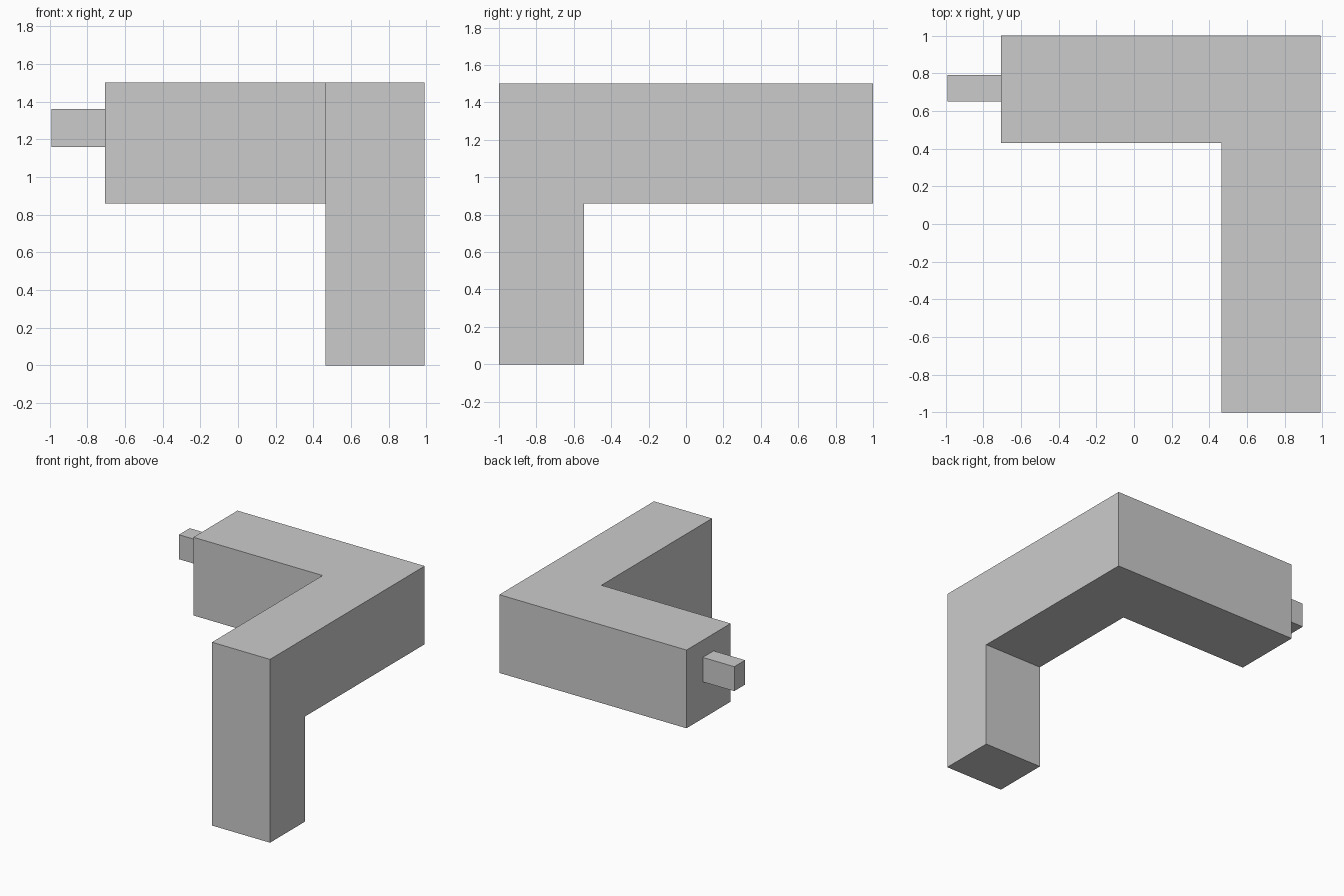
import bpy, bmesh, math
from mathutils import Vector

if "Cube" in bpy.data.objects:
    bpy.data.objects.remove(bpy.data.objects["Cube"])


def finish(bm, name):
    bmesh.ops.dissolve_limit(bm, angle_limit=math.radians(1), verts=bm.verts[:], edges=bm.edges[:])
    bmesh.ops.recalc_face_normals(bm, faces=bm.faces[:])
    mesh = bpy.data.meshes.new(name)
    bm.to_mesh(mesh)
    bm.free()
    obj = bpy.data.objects.new(name, mesh)
    bpy.context.collection.objects.link(obj)
    return obj


def extrude(bm, faces, offset):
    geom = bmesh.ops.extrude_face_region(bm, geom=faces)["geom"]
    bmesh.ops.translate(bm, vec=Vector(offset),
                        verts=[g for g in geom if isinstance(g, bmesh.types.BMVert)])
    return [g for g in geom if isinstance(g, bmesh.types.BMFace)]


# Bent body: L-shaped top pushed down, then the front end pushed to the floor
TOP, UNDER = 1.5, 0.86
outline = [(-0.705, 1), (-0.705, 0.43), (0.465, 0.43), (0.465, -0.545),
           (0.465, -1), (0.99, -1), (0.99, -0.545), (0.99, 1)]
bm = bmesh.new()
v = [bm.verts.new((x, y, TOP)) for x, y in outline]
arms = bm.faces.new([v[i] for i in (0, 1, 2, 3, 6, 7)])
foot = bm.faces.new([v[i] for i in (3, 4, 5, 6)])
lower = extrude(bm, [arms, foot], (0, 0, UNDER - TOP))
foot_under = min(lower, key=lambda f: f.calc_center_median().y)
extrude(bm, [foot_under], (0, 0, -UNDER))
finish(bm, "bent_body")

# Hollow rectangular spout on the left end
bm = bmesh.new()
base = bm.faces.new([bm.verts.new((-0.705, y, z)) for y, z in
                     ((0.65, 1.16), (0.79, 1.16), (0.79, 1.36), (0.65, 1.36))])
end = extrude(bm, [base], (-0.285, 0, 0))
bmesh.ops.recalc_face_normals(bm, faces=bm.faces[:])
bmesh.ops.inset_region(bm, faces=end, thickness=0.027, use_even_offset=True)
extrude(bm, end, (0.28, 0, 0))
finish(bm, "spout")
